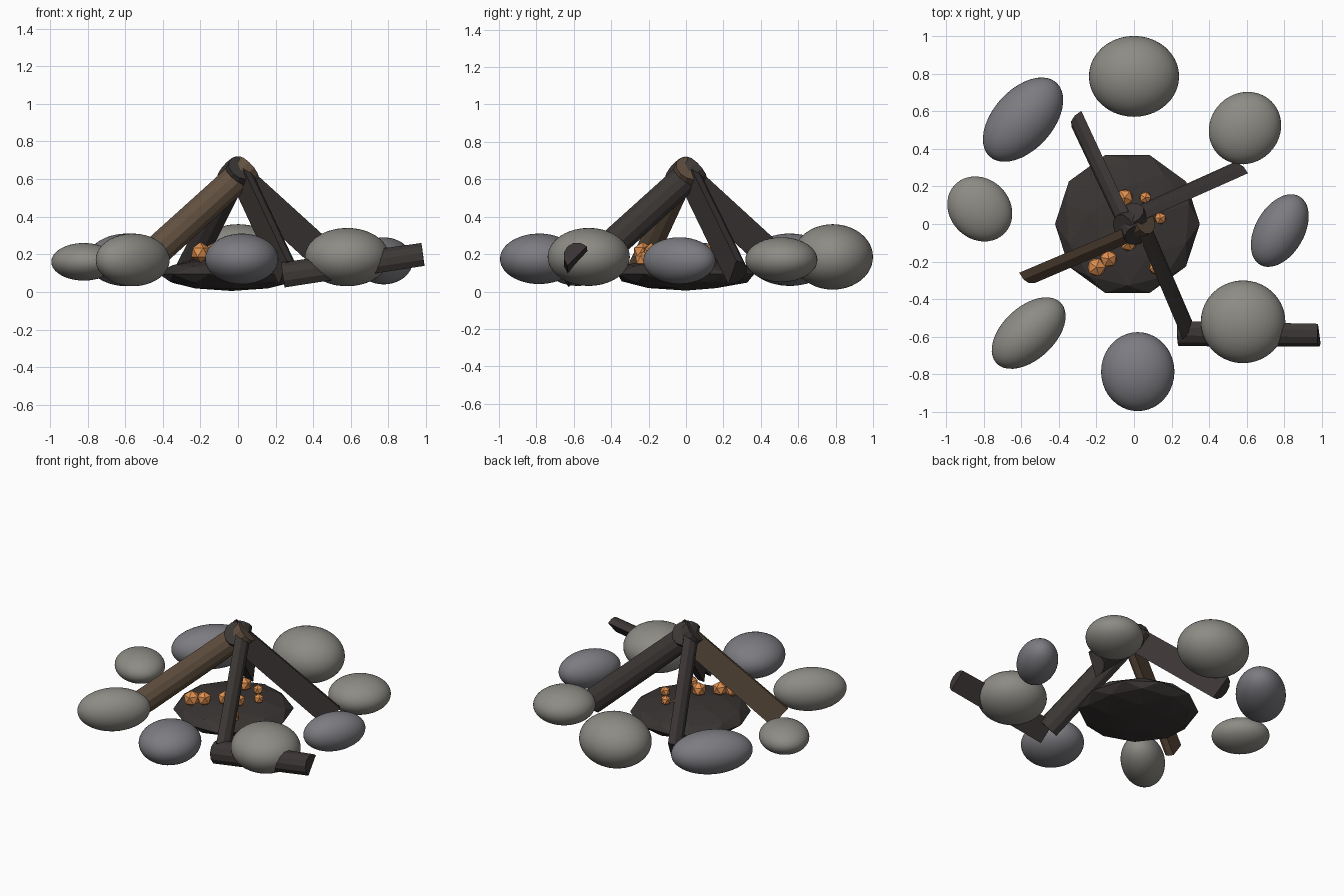
import bpy, bmesh, math
from mathutils import Vector, Matrix

if "Cube" in bpy.data.objects:
    bpy.data.objects.remove(bpy.data.objects["Cube"])


def material(name, rgb):
    m = bpy.data.materials.new(name)
    m.diffuse_color = (*rgb, 1)
    m.use_nodes = True
    m.node_tree.nodes["Principled BSDF"].inputs["Base Color"].default_value = m.diffuse_color
    return m


WARM = material("warm_stone", (0.27, 0.26, 0.235))
COOL = material("cool_stone", (0.20, 0.20, 0.22))
CHAR = material("charred_wood", (0.045, 0.038, 0.036))
BROWN = material("brown_wood", (0.12, 0.08, 0.05))
ASH = material("ash", (0.04, 0.035, 0.033))
GLOW = material("ember", (0.75, 0.28, 0.08))


def finish(name, bm, mat, smooth=False):
    bmesh.ops.recalc_face_normals(bm, faces=bm.faces)
    me = bpy.data.meshes.new(name)
    bm.to_mesh(me)
    bm.free()
    me.materials.append(mat)
    for p in me.polygons:
        p.use_smooth = smooth
    ob = bpy.data.objects.new(name, me)
    bpy.context.collection.objects.link(ob)
    return ob


def blob(name, loc, size, turn, sub, mat, smooth=False):
    bm = bmesh.new()
    bmesh.ops.create_icosphere(bm, subdivisions=sub, radius=1)
    bm.transform(Matrix.LocRotScale(Vector(loc), Matrix.Rotation(math.radians(turn), 3, 'Z'), Vector(size)))
    return finish(name, bm, mat, smooth)


def split_log(name, a, b, ra, rb, bulge, mat, sides=6):
    """Half-round log from a to b, its round side facing bulge."""
    a, b = Vector(a), Vector(b)
    axis = (b - a).normalized()
    out = Vector(bulge)
    out = (out - axis * out.dot(axis)).normalized()
    side = axis.cross(out)
    bm = bmesh.new()
    ends = []
    for c, r in ((a, ra), (b, rb)):
        ends.append([bm.verts.new(c + side * r * math.cos(math.pi * i / sides)
                                  + out * r * math.sin(math.pi * i / sides))
                     for i in range(sides + 1)])
    n = sides + 1
    for i in range(n):
        j = (i + 1) % n
        bm.faces.new((ends[0][i], ends[0][j], ends[1][j], ends[1][i]))
    bm.faces.new(ends[0])
    bm.faces.new(ends[1])
    return finish(name, bm, mat)


# ring of smooth stones: x, y, low z, high z, half length, half width, turn, material
stones = [
    (0.00, 0.785, 0.01, 0.36, 0.24, 0.215, 0, WARM),
    (0.59, 0.51, 0.05, 0.29, 0.20, 0.185, 45, WARM),
    (0.775, -0.035, 0.04, 0.29, 0.21, 0.13, 60, COOL),
    (0.58, -0.52, 0.03, 0.34, 0.225, 0.22, 0, WARM),
    (0.02, -0.785, 0.04, 0.31, 0.21, 0.195, 90, COOL),
    (-0.56, -0.58, 0.03, 0.31, 0.235, 0.14, 43, WARM),
    (-0.82, 0.08, 0.06, 0.26, 0.185, 0.16, 135, WARM),
    (-0.59, 0.555, 0.03, 0.31, 0.265, 0.16, 48, COOL),
]
for i, (x, y, lo, hi, a, b, t, m) in enumerate(stones):
    blob(f"stone_{i + 1}", (x, y, (lo + hi) / 2), (a, b, (hi - lo) / 2), t, 4, m, True)

# faceted ash bed
blob("ash_bed", (-0.035, 0, 0.095), (0.385, 0.385, 0.09), 18, 2, ASH)

# four leaning split logs meeting at the top
for i, (az, mat) in enumerate(((203, BROWN), (293, CHAR), (24, CHAR), (115, CHAR))):
    t = math.radians(az)
    d = Vector((math.cos(t), math.sin(t), 0))
    split_log(f"leaning_log_{i + 1}", d * 0.61 + Vector((0, 0, 0.1)), d * -0.06 + Vector((0, 0, 0.66)),
              0.083, 0.08, (-d.y, d.x, 0), mat)

# fallen split log under the front right stone
split_log("fallen_log", (0.24, -0.572, 0.08), (0.985, -0.582, 0.19), 0.08, 0.073, (0, -0.7, 0.7), CHAR)

# glowing embers: x, y, z, radius
embers = [
    (-0.20, -0.23, 0.21, 0.055), (-0.135, -0.185, 0.21, 0.05), (-0.05, 0.14, 0.21, 0.05),
    (0.06, 0.14, 0.20, 0.035), (0.14, 0.03, 0.20, 0.035), (0.12, -0.23, 0.17, 0.045),
    (-0.03, -0.10, 0.21, 0.05), (0.06, -0.08, 0.21, 0.045),
]
for i, (x, y, z, r) in enumerate(embers):
    blob(f"ember_{i + 1}", (x, y, z), (r, r, r), i * 25, 1, GLOW)
